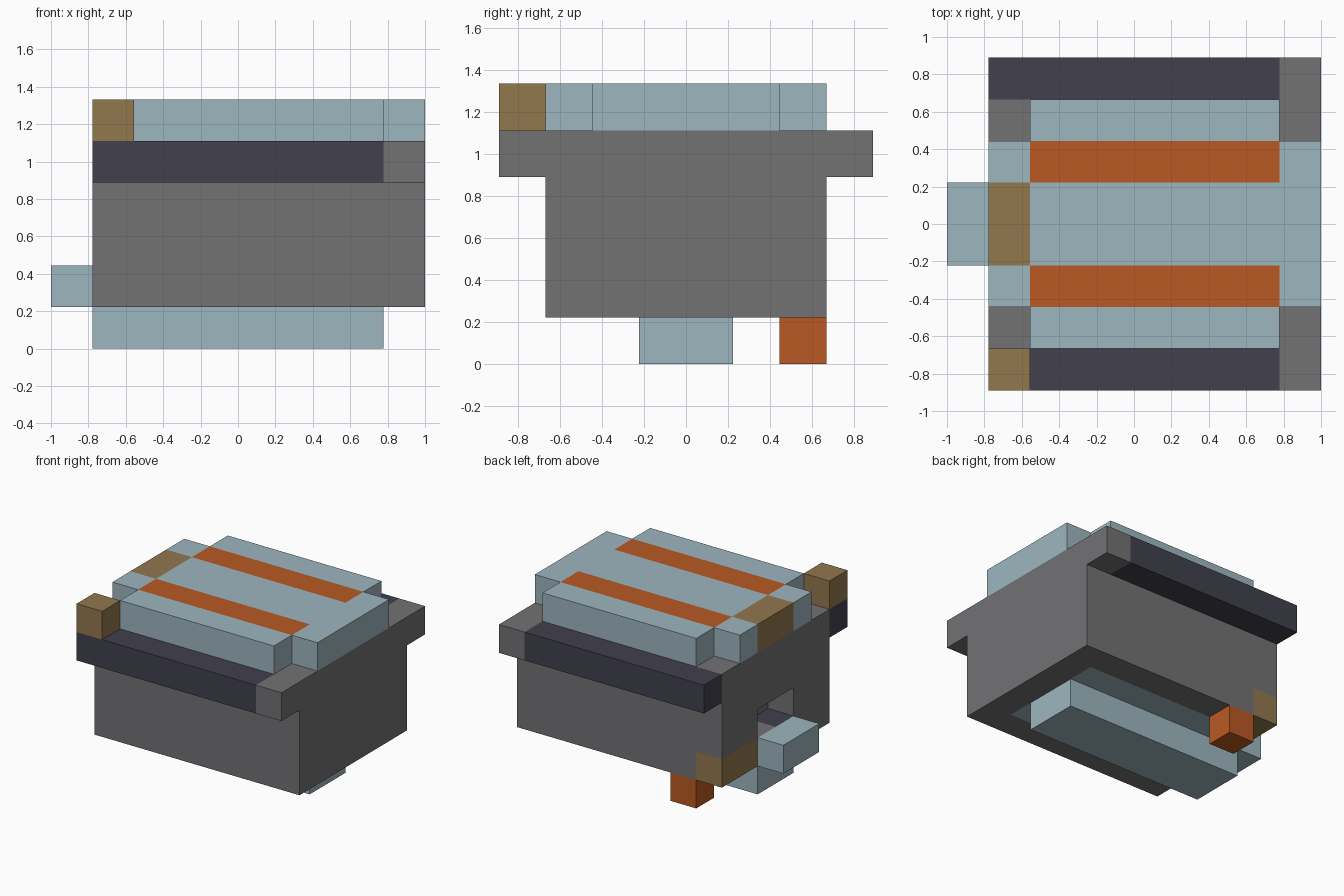
import bpy
import bmesh
from mathutils import Matrix, Vector

cube = bpy.data.objects.get("Cube")
if cube:
    bpy.data.objects.remove(cube, do_unlink=True)

# One grid unit; nine of them make the longest side
UNIT = 2 / 9


def srgb(r, g, b):
    """Convert display values to linear colour."""
    def lin(c):
        c /= 255
        return c / 12.92 if c < 0.04 else ((c + 0.055) / 1.055) ** 2.4
    return (lin(r), lin(g), lin(b), 1)


def material(name, colour):
    mat = bpy.data.materials.new(name)
    mat.use_nodes = True
    mat.diffuse_color = colour
    mat.node_tree.nodes["Principled BSDF"].inputs["Base Color"].default_value = colour
    return mat


grey = material("stone_grey", srgb(114, 114, 116))
blue = material("pale_blue", srgb(157, 182, 191))
dark = material("dark_slate", srgb(65, 64, 77))
brown = material("bronze_brown", srgb(146, 120, 78))
orange = material("burnt_orange", srgb(186, 90, 35))


def block(name, mat, x, y, z, mirrored=False):
    """Box spanning grid ranges: x from the right end, y from the middle, z from the ground."""
    spans = [y, (-y[1], -y[0])] if mirrored else [y]
    bm = bmesh.new()
    for span in spans:
        low = Vector((x[0] - 4.5, span[0], z[0])) * UNIT
        high = Vector((x[1] - 4.5, span[1], z[1])) * UNIT
        place = Matrix.Translation((low + high) / 2) @ Matrix.Diagonal((*(high - low), 1))
        bmesh.ops.create_cube(bm, size=1, matrix=place)
    mesh = bpy.data.meshes.new(name)
    bm.to_mesh(mesh)
    bm.free()
    mesh.materials.append(mat)
    obj = bpy.data.objects.new(name, mesh)
    bpy.context.collection.objects.link(obj)
    return obj


# Underside: long keel and a single peg
block("keel", blue, (1, 8), (-1, 1), (0, 1))
block("peg", orange, (2, 3), (2, 3), (0, 1))

# Lowest body layer: grey frame around a blue floor
block("floor_panel", blue, (2, 8), (-2, 2), (1, 2))
block("floor_frame_sides", grey, (2, 8), (2, 3), (1, 2), mirrored=True)
block("floor_frame_end", grey, (8, 9), (-3, 3), (1, 2))

# Main body
block("body_core", grey, (2, 9), (-3, 3), (2, 4))

# Wall with the notch, its sill and the ledge sticking out
block("notch_lintel", grey, (1, 2), (-3, 3), (3, 4))
block("notch_jambs", grey, (1, 2), (1, 3), (2, 3), mirrored=True)
block("wall_foot_front", grey, (1, 2), (-3, -1), (1, 2))
block("wall_foot_back", brown, (1, 2), (1, 3), (1, 2))
block("sill_front", dark, (1, 2), (-1, 0), (1, 2))
block("sill_back", grey, (1, 2), (0, 1), (1, 2))
block("ledge", blue, (0, 1), (-1, 1), (1, 2))

# Rim layer with overhanging bands front and back
block("rim", grey, (1, 9), (-3, 3), (4, 5))
block("rim_bands", dark, (1, 8), (3, 4), (4, 5), mirrored=True)
block("rim_corners", grey, (8, 9), (3, 4), (4, 5), mirrored=True)

# Top lid with two stripes and a bronze end
block("lid_centre", blue, (2, 8), (-1, 1), (5, 6))
block("lid_stripes", orange, (2, 8), (1, 2), (5, 6), mirrored=True)
block("lid_edges", blue, (2, 8), (2, 3), (5, 6), mirrored=True)
block("lid_left_end", blue, (8, 9), (-2, 2), (5, 6))
block("lid_right_corners", blue, (1, 2), (1, 2), (5, 6), mirrored=True)
block("lid_right_clasp", brown, (1, 2), (-1, 1), (5, 6))

# Corner knob on the front band
block("corner_knob", brown, (1, 2), (-4, -3), (5, 6))
